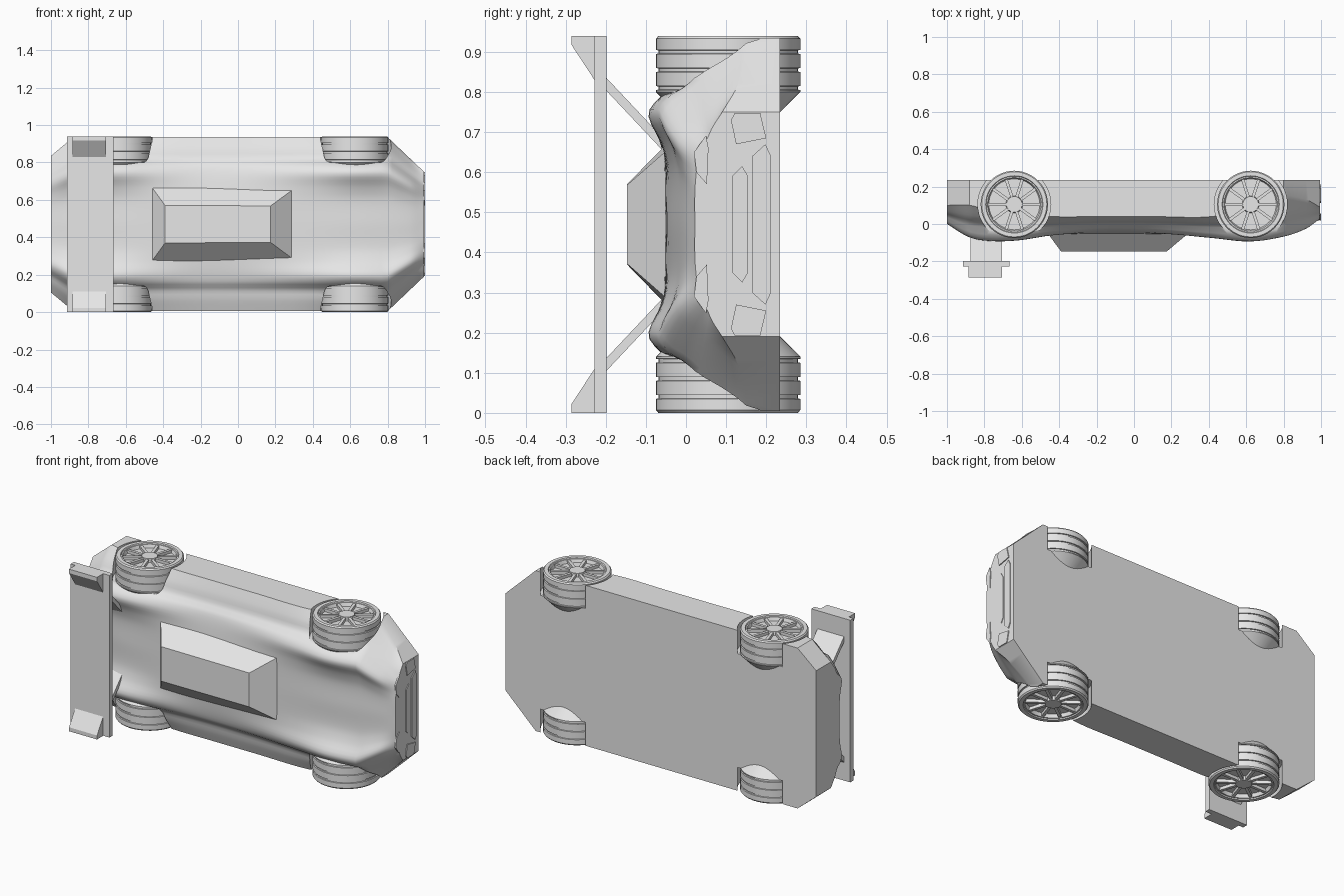
import bpy, bmesh, math
from mathutils import Matrix, Vector

MID = 0.47       # height of the car's centre plane: the car lies on its side
FLOOR = 0.235    # y of the flat underside; the roof points to -y
AXLES = (-0.64, 0.624)
AXLE_Y = 0.105

if "Cube" in bpy.data.objects:
    bpy.data.objects.remove(bpy.data.objects["Cube"], do_unlink=True)

grey = bpy.data.materials.new("plain_grey")
grey.use_nodes = True
grey.diffuse_color = (0.8, 0.8, 0.8, 1)
grey.node_tree.nodes["Principled BSDF"].inputs["Base Color"].default_value = (0.8, 0.8, 0.8, 1)


def finish(bm, name, smooth=None):
    """Turn a bmesh into a named object, optionally smooth below an angle."""
    bmesh.ops.recalc_face_normals(bm, faces=bm.faces)
    mesh = bpy.data.meshes.new(name)
    bm.to_mesh(mesh)
    bm.free()
    mesh.materials.append(grey)
    obj = bpy.data.objects.new(name, mesh)
    bpy.context.collection.objects.link(obj)
    if smooth:
        shade(obj, smooth)
    return obj


def select(obj):
    bpy.ops.object.select_all(action='DESELECT')
    obj.select_set(True)
    bpy.context.view_layer.objects.active = obj


def shade(obj, degrees):
    select(obj)
    bpy.ops.object.shade_smooth_by_angle(angle=math.radians(degrees))


def loft(bm, rings, closed_ends=True):
    """Skin a list of equal-length closed rings."""
    loops = [[bm.verts.new(p) for p in ring] for ring in rings]
    n = len(loops[0])
    for a, b in zip(loops, loops[1:]):
        for i in range(n):
            j = (i + 1) % n
            bm.faces.new((a[i], a[j], b[j], b[i]))
    if closed_ends:
        bm.faces.new(loops[0])
        bm.faces.new(loops[-1])


def curve_at(pts, t):
    """Smooth curve through (t, value) points."""
    i = max(0, min(len(pts) - 2, sum(p[0] <= t for p in pts) - 1))

    def slope(k):
        a, b = pts[max(k - 1, 0)], pts[min(k + 1, len(pts) - 1)]
        return (b[1] - a[1]) / (b[0] - a[0])
    (t0, v0), (t1, v1) = pts[i], pts[i + 1]
    h = t1 - t0
    u = (t - t0) / h
    return ((2*u**3 - 3*u*u + 1) * v0 + (u**3 - 2*u*u + u) * h * slope(i)
            + (3*u*u - 2*u**3) * v1 + (u**3 - u*u) * h * slope(i + 1))


# Body: x, fender height, centre height, side edge height, outer fender height
stations = [
    (-1.0, 0.0, 0.02, 0.10, 0.04),
    (-0.88, -0.072, -0.02, 0.10, 0.0),
    (-0.76, -0.092, -0.04, 0.07, -0.01),
    (-0.62, -0.088, -0.05, 0.06, -0.02),
    (-0.44, -0.06, -0.055, 0.04, -0.01),
    (-0.2, -0.038, -0.055, 0.04, 0.0),
    (0.1, -0.045, -0.055, 0.04, 0.0),
    (0.42, -0.075, -0.05, 0.04, -0.01),
    (0.62, -0.094, -0.04, 0.09, -0.01),
    (0.8, -0.068, -0.02, 0.15, 0.0),
    (0.92, -0.025, 0.0, 0.13, 0.025),
    (0.995, 0.03, 0.022, 0.09, 0.05),
]


def half_width(x):
    if x < -0.88:
        return 0.465 - (-0.88 - x) * 0.83
    return 0.465 - max(0, x - 0.8) * 0.95


def body_ring(x):
    fender, centre, side, outer = (
        curve_at([(s[0], s[k]) for s in stations], x) for k in range(1, 5))
    width = half_width(x)
    k = width / 0.465
    section = [(0, centre), (0.13, centre), (0.2, centre * 0.65 + fender * 0.35),
               (0.275, fender), (0.32, fender * 0.6 + outer * 0.4), (0.345, outer),
               (0.4, outer * 0.62 + side * 0.38), (0.465, side)]
    steps = 26
    half = []
    for i in range(steps + 1):
        w = 0.465 * i / steps
        half.append((w * k, curve_at(section, w)))
    half.append((width, FLOOR))
    return ([(x, y, MID + w) for w, y in reversed(half)]
            + [(x, y, MID - w) for w, y in half[1:]])


xs = []
for a, b in zip(stations, stations[1:]):
    xs += [a[0] + (b[0] - a[0]) * i / 5 for i in range(5)]
bm = bmesh.new()
loft(bm, [body_ring(x) for x in xs + [stations[-1][0]]])
body = finish(bm, "body")

# Wheel arches cut out of the body
for x in AXLES:
    for side in (-1, 1):
        bm = bmesh.new()
        bmesh.ops.create_cone(bm, cap_ends=True, segments=48, radius1=0.195, radius2=0.195, depth=0.3,
                              matrix=Matrix.Translation((x, AXLE_Y, MID + side * 0.48)))
        cutter = finish(bm, "arch_cutter")
        cutter.hide_render = True
        mod = body.modifiers.new("arch", 'BOOLEAN')
        mod.operation, mod.solver, mod.object = 'DIFFERENCE', 'EXACT', cutter
        select(body)
        bpy.ops.object.modifier_apply(modifier=mod.name)
        bpy.data.objects.remove(cutter, do_unlink=True)
shade(body, 32)

# Wheels: grooved tyre, conical inner side, dished rim with spokes
tyre = [(0.03, 0.18), (0.18, 0.33)]
for w in (0.34, 0.385, 0.43):
    tyre += [(0.18, w - 0.005), (0.174, w - 0.004), (0.174, w + 0.004), (0.18, w + 0.005)]
tyre += [(0.18, 0.463), (0.174, 0.47), (0.153, 0.47), (0.15, 0.464),
         (0.143, 0.464), (0.136, 0.445), (0.03, 0.445)]
SEG = 48
for x, end in zip(AXLES, ("rear", "front")):
    for side, label in ((-1, "lower"), (1, "upper")):
        bm = bmesh.new()
        loft(bm, [[(r * math.cos(a * math.tau / SEG), r * math.sin(a * math.tau / SEG), w)
                   for a in range(SEG)] for r, w in tyre])
        bmesh.ops.create_cone(bm, cap_ends=True, segments=32, radius1=0.046, radius2=0.042,
                              depth=0.022, matrix=Matrix.Translation((0, 0, 0.455)))
        for i in range(10):
            spoke = (Matrix.Rotation(i * math.tau / 10, 4, 'Z')
                     @ Matrix.Translation((0.09, 0, 0.452))
                     @ Matrix.Diagonal((0.1, 0.016, 0.02, 1)))
            bmesh.ops.create_cube(bm, size=1, matrix=spoke)
        bmesh.ops.transform(bm, verts=bm.verts, matrix=Matrix.Translation((x, AXLE_Y, MID))
                            @ Matrix.Diagonal((1, 1, side, 1)))
        finish(bm, f"{end}_{label}_wheel", 30)


# Cabin: tapered block
def cabin_ring(x0, x1, w0, w1, y):
    return [(x0, y, MID - w0), (x1, y, MID - w1), (x1, y, MID + w1), (x0, y, MID + w0)]


bm = bmesh.new()
loft(bm, [cabin_ring(-0.48, 0.32, 0.225, 0.205, -0.025),
          cabin_ring(-0.39, 0.175, 0.1, 0.098, -0.147)])
finish(bm, "cabin")


def prism(name, outline, x0, x1):
    """Extrude a (y, offset from the centre plane) outline along x."""
    bm = bmesh.new()
    loft(bm, [[(x, y, MID + w) for y, w in outline] for x in (x0, x1)])
    return finish(bm, name)


def pair(name, outline, x0, x1):
    for side, label in ((-1, "lower"), (1, "upper")):
        prism(f"{label}_{name}", [(y, side * w) for y, w in outline], x0, x1)


# Rear wing with end plates and slanted struts
prism("wing", [(-0.198, -0.47), (-0.198, 0.47), (-0.228, 0.47), (-0.228, -0.47)], -0.915, -0.665)
pair("wing_end", [(-0.228, 0.47), (-0.285, 0.47), (-0.285, 0.447), (-0.228, 0.36)], -0.885, -0.705)
pair("wing_strut", [(-0.2, 0.367), (-0.2, 0.335), (-0.04, 0.165), (-0.04, 0.197)], -0.875, -0.705)

# Nose details: thin plates on the flat front
prism("grille", [(0.115, -0.17), (0.115, 0.12), (0.14, 0.145), (0.155, 0.12),
                 (0.155, -0.12), (0.14, -0.145), (0.115, -0.12)][1:], 0.99, 0.999)
prism("bumper", [(0.165, -0.17), (0.165, 0.17), (0.198, 0.2), (0.212, 0.17),
                 (0.212, -0.17), (0.198, -0.2)], 0.991, 1.0)
pair("fog_light", [(0.125, 0.2), (0.112, 0.26), (0.122, 0.278), (0.185, 0.278), (0.2, 0.215)], 0.991, 1.0)
pair("headlight", [(0.052, 0.1), (0.026, 0.13), (0.02, 0.18), (0.05, 0.222), (0.056, 0.19)], 0.991, 0.999)
